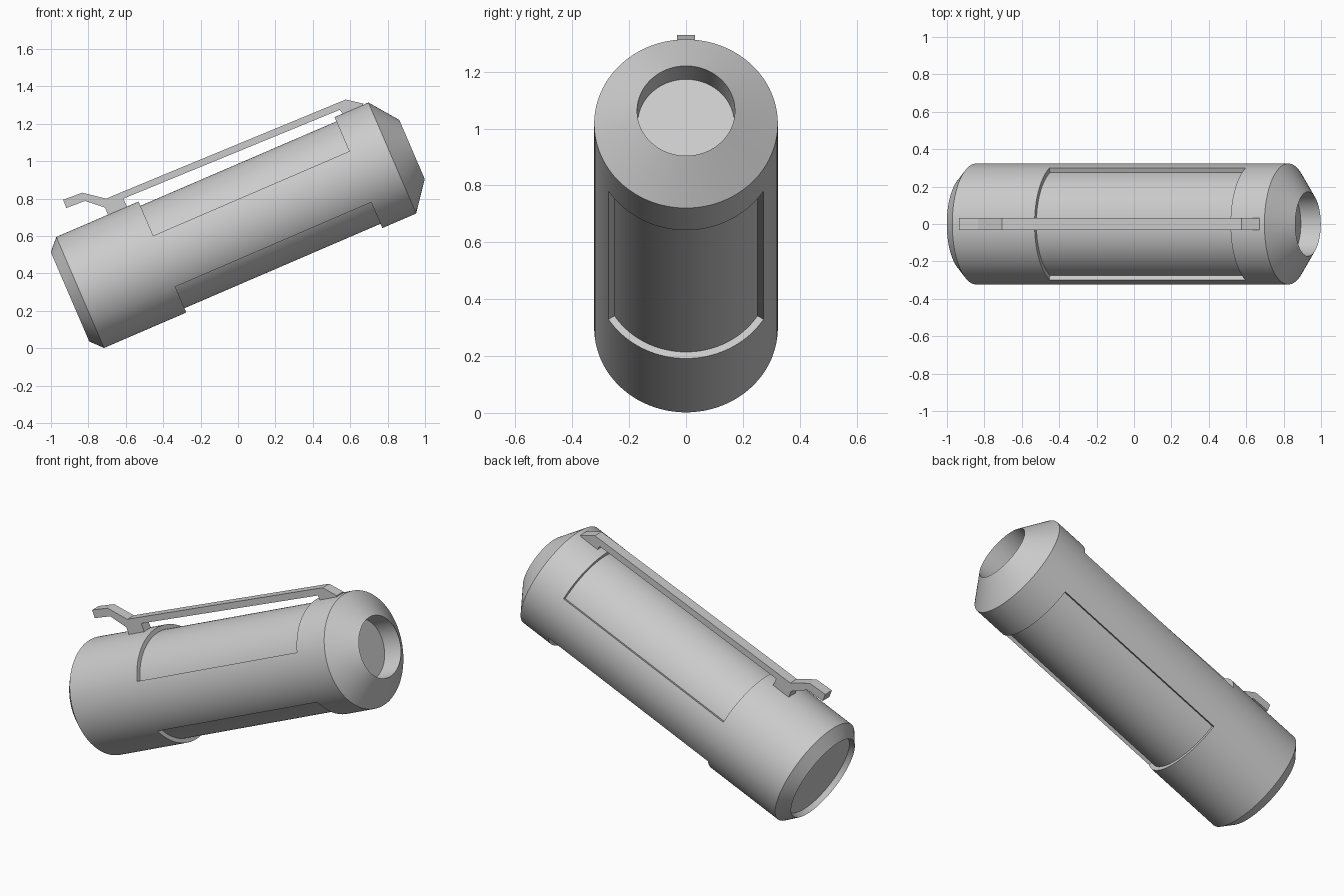
import bpy, bmesh
from math import cos, sin, radians

if "Cube" in bpy.data.objects:
    bpy.data.objects.remove(bpy.data.objects["Cube"])

TILT = radians(23.3)
AXIS_T = 0.608            # height of the barrel axis in the tilted frame
R, R_PANEL = 0.323, 0.298  # barrel radius, recessed panel radius
S0, S1 = -0.178, 0.963     # panel start and end along the axis


def world(s, y, t):
    """Tilted frame (along axis, sideways, away from axis) to world."""
    t += AXIS_T
    return (s * cos(TILT) - t * sin(TILT), y, s * sin(TILT) + t * cos(TILT))


def finish(name, bm, smooth):
    bmesh.ops.recalc_face_normals(bm, faces=bm.faces)
    mesh = bpy.data.meshes.new(name)
    bm.to_mesh(mesh)
    bm.free()
    obj = bpy.data.objects.new(name, mesh)
    bpy.context.collection.objects.link(obj)
    if smooth:
        bpy.ops.object.select_all(action='DESELECT')
        obj.select_set(True)
        bpy.context.view_layer.objects.active = obj
        bpy.ops.object.shade_smooth_by_angle(angle=radians(25))
    return obj


# Columns round the barrel: (angle, recessed?), doubled at the panel edges
columns = []
for a0, a1, n, recessed in ((22.6, 157.4, 48, True), (157.4, 212.4, 16, False),
                            (212.4, 327.6, 40, True), (327.6, 382.6, 16, False)):
    columns += [(radians(a0 + (a1 - a0) * i / n), recessed) for i in range(n + 1)]

# Barrel profile (s, radius, panel ring?), from rear socket to front socket
profile = [(-0.686, 0.25, False), (-0.716, 0.26, False), (-0.657, R, False),
           (S0, R, False), (S0, R_PANEL, True), (S1, R_PANEL, True),
           (S1, R, False), (1.16, R, False), (1.275, 0.172, False),
           (1.16, 0.17, False)]

bm = bmesh.new()
rings = []
for s, r, panel in profile:
    ring = []
    for a, recessed in columns:
        rad = R if panel and not recessed else r
        ring.append(bm.verts.new(world(s, rad * cos(a), rad * sin(a))))
    rings.append(ring)
count = len(columns)
for lo, hi in zip(rings, rings[1:]):
    for i in range(count):
        j = (i + 1) % count
        bm.faces.new((lo[i], lo[j], hi[j], hi[i]))
bm.faces.new(rings[0])
bm.faces.new(rings[-1])
bmesh.ops.remove_doubles(bm, verts=bm.verts, dist=1e-4)
finish("barrel", bm, True)

# Pocket clip: side outline (x, z) extruded sideways
outline = [(-0.935, 0.794), (-0.833, 0.832), (-0.705, 0.80), (-0.61, 0.84),
           (0.576, 1.33), (0.67, 1.308), (0.66, 1.27), (0.56, 1.23),
           (0.558, 1.255), (0.544, 1.275), (-0.613, 0.80), (-0.588, 0.745),
           (-0.69, 0.70), (-0.711, 0.752), (-0.817, 0.788), (-0.918, 0.75)]
bm = bmesh.new()
face = bm.faces.new([bm.verts.new((x, -0.031, z)) for x, z in outline])
out = bmesh.ops.extrude_face_region(bm, geom=[face])
moved = [v for v in out["geom"] if isinstance(v, bmesh.types.BMVert)]
bmesh.ops.translate(bm, verts=moved, vec=(0, 0.062, 0))
finish("pocket_clip", bm, False)
